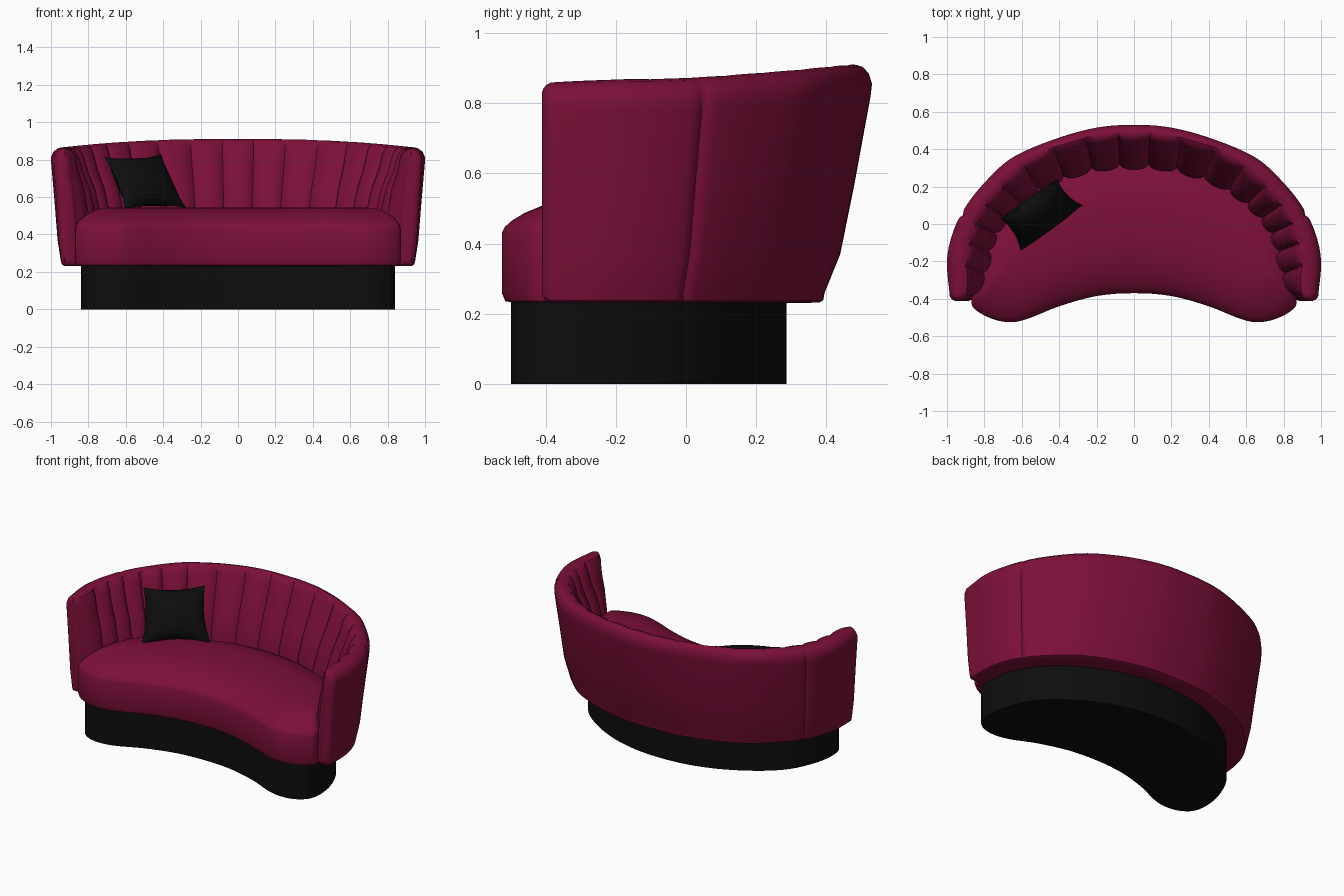
import bpy, bmesh, math
from mathutils import Vector as V

if "Cube" in bpy.data.objects:
    bpy.data.objects.remove(bpy.data.objects["Cube"])


def material(name, rgb):
    m = bpy.data.materials.new(name)
    m.diffuse_color = (*rgb, 1)
    m.use_nodes = True
    m.node_tree.nodes["Principled BSDF"].inputs["Base Color"].default_value = m.diffuse_color
    return m


BURGUNDY = material("burgundy velvet", (0.2, 0.005, 0.04))
BLACK = material("black", (0.004, 0.004, 0.004))


def finish(name, bm, mat, angle=35):
    bmesh.ops.remove_doubles(bm, verts=bm.verts, dist=0.0002)
    bmesh.ops.recalc_face_normals(bm, faces=bm.faces)
    me = bpy.data.meshes.new(name)
    bm.to_mesh(me)
    bm.free()
    me.materials.append(mat)
    ob = bpy.data.objects.new(name, me)
    bpy.context.collection.objects.link(ob)
    bpy.ops.object.select_all(action='DESELECT')
    ob.select_set(True)
    bpy.context.view_layer.objects.active = ob
    bpy.ops.object.shade_smooth_by_angle(angle=math.radians(angle))
    return ob


def catmull(p0, p1, p2, p3, t):
    return 0.5 * (2 * p1 + (p2 - p0) * t + (2 * p0 - 5 * p1 + 4 * p2 - p3) * t * t
                  + (3 * p1 - p0 - 3 * p2 + p3) * t ** 3)


def skin(bm, rings, cap_start=True, cap_end=True):
    vs = [[bm.verts.new(p) for p in r] for r in rings]
    n = len(vs[0])
    for a, b in zip(vs, vs[1:]):
        for i in range(n):
            j = (i + 1) % n
            bm.faces.new((a[i], a[j], b[j], b[i]))
    if cap_start:
        bm.faces.new(vs[0])
    if cap_end:
        bm.faces.new(vs[-1])


def kidney(half, steps=4):
    """Closed smooth outline from the right half (front centre to back centre)."""
    pts = [V(p) for p in half]
    loop = pts + [V((-p.x, p.y)) for p in pts[-2:0:-1]]
    n = len(loop)
    return [catmull(loop[i - 1], loop[i], loop[(i + 1) % n], loop[(i + 2) % n], k / steps)
            for i in range(n) for k in range(steps)]


# plinth base
base_half = [(0, -.34), (.2, -.355), (.4, -.41), (.55, -.475), (.65, -.498), (.75, -.485),
             (.82, -.43), (.84, -.34), (.82, -.2), (.74, -.03), (.6, .1), (.4, .21),
             (.2, .27), (0, .287)]
bm = bmesh.new()
outline = kidney(base_half)
skin(bm, [[V((p.x, p.y, z)) for p in outline] for z in (0, .24)])
finish("plinth_base", bm, BLACK)

# seat cushion: rings shrink towards the curved spine of the kidney
seat_half = [(0, -.37), (.2, -.385), (.4, -.44), (.55, -.5), (.65, -.525), (.75, -.51),
             (.845, -.46), (.87, -.4), (.85, -.2), (.77, 0), (.6, .17), (.35, .28),
             (.18, .325), (0, .34)]
outline = kidney(seat_half)
profile = [(.08, .232), (.025, .236), (0, .26), (0, .43), (.02, .447), (.07, .465),
           (.16, .487), (.3, .51), (.5, .532), (.7, .541), (.9, .544)]
rings = []
for t, z in profile:
    ring = []
    for p in outline:
        sx = p.x * .75
        s = V((sx, -.01 - .45 * sx * sx))
        q = p.lerp(s, t)
        ring.append(V((q.x, q.y, z)))
    rings.append(ring)
bm = bmesh.new()
skin(bm, rings)
finish("seat_cushion", bm, BURGUNDY)

# wraparound back with channel tufting: guide curves, back centre to arm front
OUT_TOP = [(0, .53), (.2, .515), (.42, .455), (.65, .355), (.8, .22), (.905, .085),
           (.97, -.05), (1.0, -.2), (.985, -.385)]
OUT_BOT = [(0, .395), (.2, .385), (.42, .33), (.62, .24), (.76, .12), (.85, .02),
           (.91, -.08), (.945, -.22), (.945, -.385)]
IN_TOP = [(0, .44), (.2, .43), (.4, .38), (.57, .28), (.7, .16), (.79, .05),
          (.84, -.07), (.865, -.2), (.875, -.385)]
IN_SEAT = [(0, .29), (.18, .28), (.35, .235), (.5, .165), (.61, .08), (.69, -.01),
           (.74, -.11), (.77, -.24), (.835, -.385)]
HEIGHT = [(.91, 0), (.91, 0), (.905, 0), (.895, 0), (.885, 0), (.876, 0), (.87, 0),
          (.868, 0), (.86, 0)]
CHANNELS = 19


def guide(keys, u, mirror=True):
    pts = [V(k) for k in keys]
    f = abs(u) * (len(pts) - 1)
    i = min(int(f), len(pts) - 2)
    first = V((-pts[1].x, pts[1].y)) if mirror else pts[1]
    p0 = pts[i - 1] if i else first
    p3 = pts[i + 2] if i + 2 < len(pts) else 2 * pts[-1] - pts[-2]
    q = catmull(p0, pts[i], pts[i + 1], p3, f - i)
    if mirror and u < 0:
        q.x = -q.x
    return q


def section(u):
    ot, ob = guide(OUT_TOP, u), guide(OUT_BOT, u)
    it, ib = guide(IN_TOP, u), guide(IN_SEAT, u)
    h = guide(HEIGHT, u, False).x
    out = (ot - it).normalized()
    seam = .03 * (1 - math.sqrt(abs(math.cos(math.pi * CHANNELS / 2 * u))))
    groove = .012 * math.exp(-((abs(u) - .655) / .012) ** 2)   # arm joint
    rows = [(ob.lerp(ib, .15), .232, 0, 1), (ob.lerp(ib, .04), .238, 0, 1), (ob, .26, 0, 1),
            (ob.lerp(ot, .33), .37, 0, 1), (ob.lerp(ot, .63), .57, 0, 1),
            (ot.lerp(ob, .03), h - .09, 0, 1), (ot, h - .055, 0, 1),
            (ot.lerp(it, .1), h - .025, 0, .8), (ot.lerp(it, .3), h - .006, .05, .4),
            (ot.lerp(it, .55), h, .2, 0), (ot.lerp(it, .85), h - .01, .5, 0),
            (it.lerp(ib, .06), h - .045, .8, 0), (it.lerp(ib, .3), h - .13, 1, 0),
            (it.lerp(ib, .7), .64, 1, 0), (ib, .5, 1, 0), (ib, .25, .6, 0),
            (ib.lerp(ob, .1), .232, .3, 0)]
    ring = []
    for p, z, w, g in rows:
        q = p + out * (seam * w - groove * g)
        ring.append(V((q.x, q.y, z - .15 * seam * w)))
    return ring


def arm_end(ring):
    """Rounded front end of an arm."""
    c = sum(ring, V()) / len(ring)
    res = []
    for dy, inset in ((.012, .006), (.021, .016), (.026, .03)):
        r = []
        for p in ring:
            d = V((c.x - p.x, 0, c.z - p.z))
            sx = math.copysign(min(abs(d.x), inset), d.x)
            sz = math.copysign(min(abs(d.z), inset), d.z) * (abs(d.z) > .25)
            r.append(V((p.x + sx, p.y - dy, p.z + sz)))
        res.append(r)
    return res


N = CHANNELS * 8
rings = [section(-1 + 2 * i / N) for i in range(N + 1)]
rings = arm_end(rings[0])[::-1] + rings + arm_end(rings[-1])
bm = bmesh.new()
skin(bm, rings)
finish("channel_back", bm, BURGUNDY, 40)

# throw pillow leaning on the left of the back
bl, br = V((-.605, -.145, .535)), V((-.275, .1, .54))
tl, tr = V((-.715, .03, .815)), V((-.41, .24, .83))
normal = (br - bl).cross(tl - bl).normalized()
n = 14
bm = bmesh.new()
for side in (1, -1):
    grid = []
    for i in range(n + 1):
        row = []
        for j in range(n + 1):
            a, b = 2 * i / n - 1, 2 * j / n - 1
            # edges pull in between the pointed corners
            s = .5 + .5 * a * (1 - .1 * (1 - b * b))
            t = .5 + .5 * b * (1 - .14 * (1 - a * a))
            p = bl.lerp(br, s).lerp(tl.lerp(tr, s), t)
            puff = .075 * (max(0, (1 - a * a) * (1 - b * b))) ** .5
            row.append(bm.verts.new(p + normal * side * puff))
        grid.append(row)
    for i in range(n):
        for j in range(n):
            bm.faces.new((grid[i][j], grid[i + 1][j], grid[i + 1][j + 1], grid[i][j + 1]))
finish("throw_pillow", bm, BLACK, 60)
